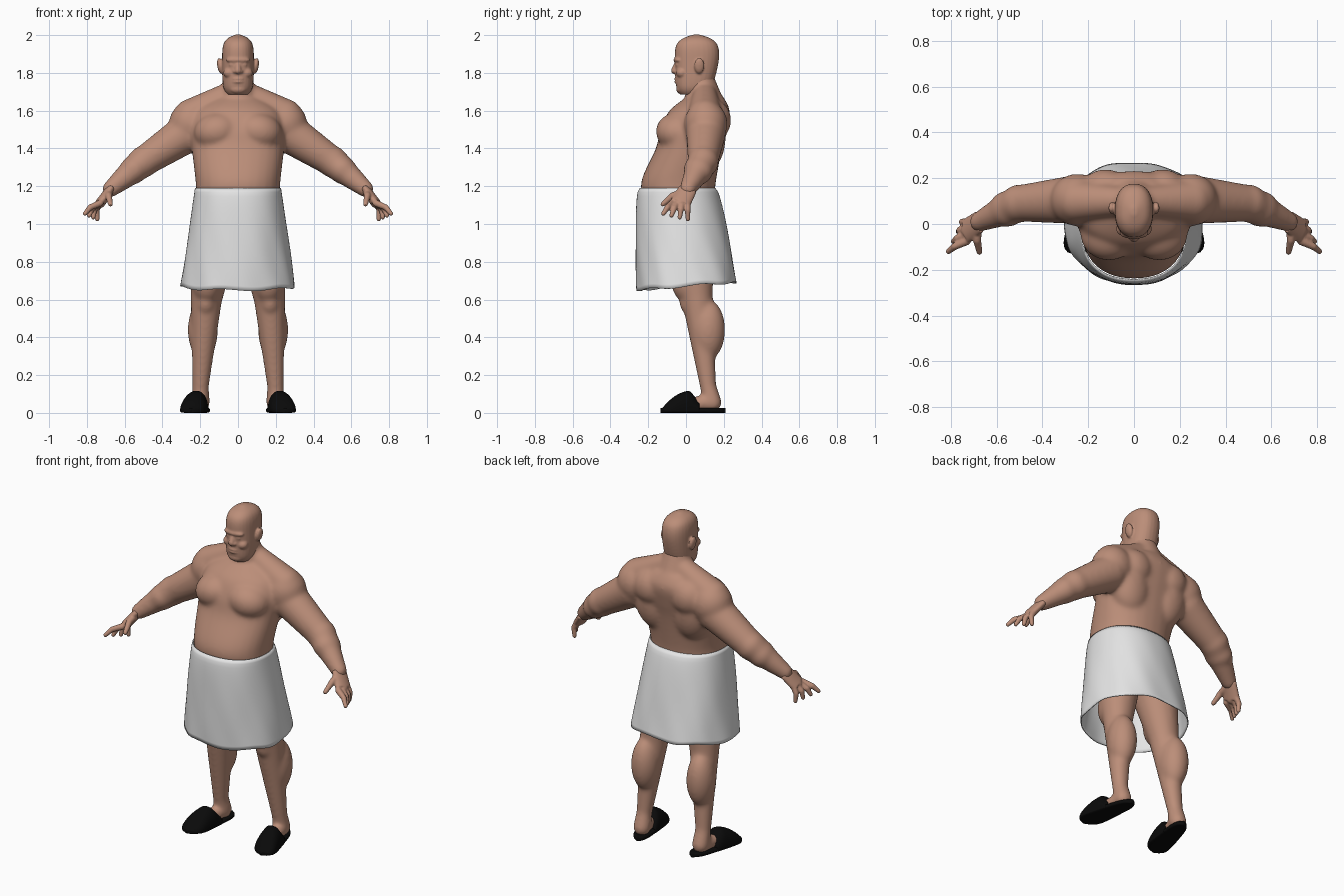
import bpy, bmesh, math
from mathutils import Vector, Matrix

cube = bpy.data.objects.get("Cube")
if cube:
    bpy.data.objects.remove(cube)

UP, BACK, FORWARD = Vector((0, 0, 1)), Vector((0, 1, 0)), Vector((0, -1, 0))


def material(name, color):
    made = bpy.data.materials.new(name)
    made.use_nodes = True
    made.diffuse_color = (*color, 1)
    made.node_tree.nodes["Principled BSDF"].inputs["Base Color"].default_value = (*color, 1)
    return made


skin = material("skin", (.5, .27, .19))
cloth = material("white_cloth", (.78, .78, .78))
felt = material("black_felt", (.003, .003, .003))


def finish(bm, name, mat):
    bmesh.ops.recalc_face_normals(bm, faces=bm.faces)
    for face in bm.faces:
        face.smooth = True
    mesh = bpy.data.meshes.new(name)
    bm.to_mesh(mesh)
    bm.free()
    mesh.materials.append(mat)
    made = bpy.data.objects.new(name, mesh)
    bpy.context.collection.objects.link(made)
    return made


def fuse(bm, name, voxel, rounds):
    """Merge overlapping masses into one soft skin."""
    made = finish(bm, name, skin)
    merge = made.modifiers.new("merge", 'REMESH')
    merge.mode = 'VOXEL'
    merge.voxel_size = voxel
    merge.use_smooth_shade = True
    made.modifiers.new("soften", 'SMOOTH').iterations = rounds


def mirror_copy(bm):
    """Add the model's right side to everything built so far."""
    source = bm.verts[:] + bm.edges[:] + bm.faces[:]
    copied = bmesh.ops.duplicate(bm, geom=source)["geom"]
    verts = [item for item in copied if isinstance(item, bmesh.types.BMVert)]
    bmesh.ops.scale(bm, vec=(-1, 1, 1), verts=verts)


def mix(a, b, t):
    return a + (b - a) * t


def power(value, square):
    return math.copysign(abs(value) ** (2 / square), value)


def bridge(bm, rings):
    for low, high in zip(rings, rings[1:]):
        for k in range(len(low)):
            after = (k + 1) % len(low)
            bm.faces.new((low[k], low[after], high[after], high[k]))


def loft(bm, sections, axis, ref, square=2, sides=28):
    """Capped tube through sections of centre, half width and half depth along ref."""
    deep_dir = (ref - axis * ref.dot(axis)).normalized()
    wide_dir = deep_dir.cross(axis)
    rings = []
    for center, wide, deep in sections:
        ring = []
        for k in range(sides):
            angle = math.tau * k / sides
            across = wide_dir * wide * power(math.cos(angle), square)
            ring.append(bm.verts.new(center + across + deep_dir * deep * power(math.sin(angle), square)))
        rings.append(ring)
    bridge(bm, rings)
    bm.faces.new(rings[0])
    bm.faces.new(rings[-1])


def section(z, y, wide, deep):
    return Vector((z, y, wide, deep))


def upright(bm, knots, square=2, steps=6):
    """Loft with level sections, smoothly interpolated between the knots."""
    sections = []
    for i, (start, end) in enumerate(zip(knots, knots[1:])):
        before = knots[max(i - 1, 0)]
        beyond = knots[min(i + 2, len(knots) - 1)]
        for k in range(steps + 1):
            t = k / steps
            leave, arrive = (end - before) / 2, (beyond - start) / 2
            ease = t * t * (3 - 2 * t)
            z, y, wide, deep = mix(start, end, ease) + leave * t * (1 - t) ** 2 - arrive * t * t * (1 - t)
            if k or not i:
                sections.append((Vector((0, y, z)), wide, deep))
    loft(bm, sections, UP, BACK, square)


def blob(bm, center, radii, tilt=0):
    place = Matrix.Translation(center) @ Matrix.Rotation(tilt, 4, 'Y') @ Matrix.Diagonal((*radii, 1))
    bmesh.ops.create_uvsphere(bm, u_segments=28, v_segments=18, radius=1, matrix=place)


def limb(bm, start, end, start_radius, end_radius, flat=1):
    """Tapered round-ended tube; flat thins it across its width."""
    ends = ((start, start_radius), (end, end_radius))
    loft(bm, [(center, radius * flat, radius) for center, radius in ends], (end - start).normalized(), BACK)
    for center, radius in ends:
        blob(bm, center, [radius * flat] * 3)


# Arms
bm = bmesh.new()
shoulder, elbow = Vector((.28, .105, 1.475)), Vector((.5, .09, 1.33))
wrist, knuckles = Vector((.675, .01, 1.185)), Vector((.73, -.03, 1.11))
limb(bm, shoulder, elbow, .105, .08)
limb(bm, elbow, wrist, .084, .045)
blob(bm, mix(elbow, wrist, .3), (.085, .08, .074), tilt=.7)
blob(bm, (.248, .105, 1.53), (.118, .115, .122))

# Legs
hip, knee = Vector((.13, .02, .9)), Vector((.167, .06, .6))
ankle, heel = Vector((.198, .117, .14)), Vector((.198, .14, .055))
limb(bm, hip, knee, .13, .083)
limb(bm, knee, ankle, .083, .044)
limb(bm, ankle, heel, .044, .05)
limb(bm, heel, Vector((.23, -.04, .04)), .045, .035)
blob(bm, (.163, .03, .7), (.085, .11, .13))
blob(bm, (.186, .118, .44), (.08, .09, .16))
blob(bm, (.17, .02, .58), (.05, .055, .06))

# Chest, back, neck slope and seat muscles
blob(bm, (.11, -.045, 1.49), (.125, .115, .1), tilt=.2)
blob(bm, (.13, .11, 1.46), (.125, .1, .18), tilt=.15)
blob(bm, (.125, .14, 1.55), (.11, .1, .11))
blob(bm, (.09, .09, .98), (.1, .08, .1))
limb(bm, Vector((.03, .1, 1.7)), Vector((.25, .1, 1.57)), .06, .093)
mirror_copy(bm)

# Torso and neck
upright(bm, [section(z=.9, y=0, wide=.12, deep=.1),
             section(z=1.1, y=-.03, wide=.212, deep=.175),
             section(z=1.22, y=-.04, wide=.224, deep=.198),
             section(z=1.4, y=.015, wide=.245, deep=.175),
             section(z=1.5, y=.04, wide=.25, deep=.175),
             section(z=1.6, y=.072, wide=.22, deep=.16),
             section(z=1.67, y=.1, wide=.12, deep=.1)], square=2.2)
limb(bm, Vector((0, .1, 1.62)), Vector((0, .075, 1.76)), .11, .078)
fuse(bm, "body", voxel=.008, rounds=36)

# Hands with fingers fanned out from the knuckles
bm = bmesh.new()
limb(bm, wrist, knuckles, .05, .055, flat=.48)
inner_tip, outer_tip = Vector((.745, .01, 1.025)), Vector((.81, -.12, 1.055))
for finger in range(4):
    spread = finger / 3
    root = knuckles + BACK * mix(.037, -.045, spread)
    tip = mix(inner_tip, outer_tip, spread)
    bend = mix(root, tip, .5) + Vector((.012, 0, .006))
    limb(bm, root, bend, .018, .0155)
    limb(bm, bend, tip, .0155, .012)
limb(bm, mix(wrist, knuckles, .2), Vector((.685, -.07, 1.15)), .024, .018)
limb(bm, Vector((.685, -.07, 1.15)), Vector((.675, -.122, 1.105)), .018, .013)
mirror_copy(bm)
fuse(bm, "hands", voxel=.005, rounds=5)

# Eyes, cheeks, nostrils and ears
bm = bmesh.new()
blob(bm, (.033, -.042, 1.843), (.016, .014, .01))
blob(bm, (.045, -.022, 1.8), (.033, .03, .028))
blob(bm, (.015, -.056, 1.807), (.012, .014, .01))
blob(bm, (.095, .07, 1.838), (.015, .027, .042), tilt=.15)
mirror_copy(bm)

# Skull and jaw
upright(bm, [section(z=1.685, y=.03, wide=.055, deep=.06),
             section(z=1.73, y=.043, wide=.079, deep=.095),
             section(z=1.86, y=.057, wide=.084, deep=.116),
             section(z=1.94, y=.058, wide=.08, deep=.112),
             section(z=1.98, y=.057, wide=.058, deep=.078),
             section(z=2.003, y=.055, wide=.012, deep=.016)], square=2.3)

# Brow, nose, lips and chin
blob(bm, (0, -.04, 1.868), (.064, .026, .018))
limb(bm, Vector((0, -.045, 1.86)), Vector((0, -.062, 1.812)), .012, .018)
for lip in (1.768, 1.753):
    blob(bm, (0, -.044, lip), (.034, .018, .009))
blob(bm, (0, -.028, 1.715), (.045, .024, .026))
fuse(bm, "head", voxel=.005, rounds=7)

# Towel wrapped around the waist, with soft folds growing towards the hem
bm = bmesh.new()
ROWS, COLUMNS = 24, 120
rings = []
for j in range(ROWS + 1):
    drop = j / ROWS
    wide, deep = mix(.225, .3, drop), mix(.197, .262, math.sqrt(drop))
    ring = []
    for i in range(COLUMNS):
        angle = math.tau * i / COLUMNS
        fold = .01 * math.sin(5 * angle + 4 * drop) + .006 * math.sin(11 * angle - 7 * drop)
        reach = 1 + drop * fold
        x = wide * reach * power(math.cos(angle), 2.25)
        y = mix(-.045, .005, drop) + deep * reach * power(math.sin(angle), 2.25)
        hem = drop * drop * (.08 * y + .006 * math.sin(6 * angle))
        ring.append(bm.verts.new((x, y, mix(1.19, .67, drop) + hem)))
    rings.append(ring)
bridge(bm, rings)
towel = finish(bm, "towel", cloth)
thickness = towel.modifiers.new("thickness", 'SOLIDIFY')
thickness.thickness = .006
thickness.offset = 0

# Slippers: a flat sole and a domed upper over the toes
heel_end, toe_end = Vector((.185, .21, .013)), Vector((.25, -.135, .013))


def slipper_width(t):
    return mix(.045, .078, t) * math.sqrt(max(1 - abs(2 * t - 1) ** 5, .01))


def upper_height(t):
    return .105 * min(1, 4 * t - 1.2) * max(1 - abs(2 * t - 1) ** 2.2, .08)


STEPS = 30
soles, uppers = bmesh.new(), bmesh.new()
shape = [k / STEPS for k in range(STEPS + 1)]
loft(soles, [(mix(heel_end, toe_end, t), slipper_width(t), .013) for t in shape], FORWARD, UP, square=4)
loft(uppers, [(mix(heel_end, toe_end, t), slipper_width(t), upper_height(t)) for t in shape if t > .38],
     FORWARD, UP, square=2.3)
for vert in uppers.verts:
    vert.co.z = max(vert.co.z, .004)
for part, name in ((soles, "slipper_soles"), (uppers, "slipper_uppers")):
    mirror_copy(part)
    finish(part, name, felt)
